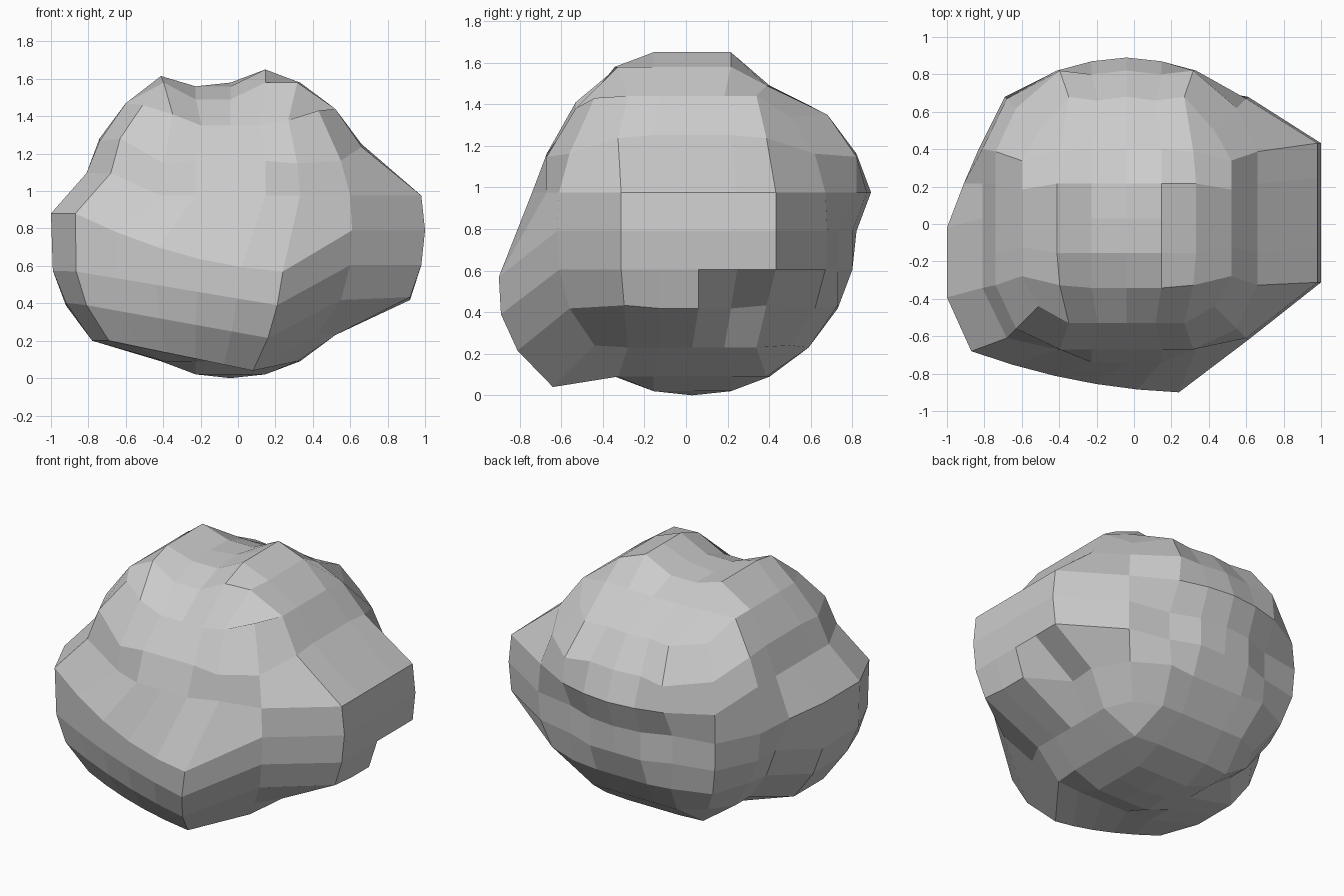
import bpy, bmesh
from mathutils import Vector

if "Cube" in bpy.data.objects:
    bpy.data.objects.remove(bpy.data.objects["Cube"])

CENTRE = Vector((-0.04, 0.03, 0.79))
STEP = 0.186

# Front ledge: left and right ends of its four rows, from the brow down
LEDGE_L = [(-.87, -.68, .88), (-.865, -.67, .57), (-.81, -.65, .39), (-.69, -.58, .20)]
LEDGE_R = [(.24, -.90, .57), (.21, -.89, .39), (.16, -.81, .215), (.08, -.64, .04)]

# Chunks of the rock pushed out: i, j, k index ranges and the shift
CHUNKS = [
    ((1, 2), (-2, 1), (3, 3), (0, 0, .09)),         # right crown
    ((3, 3), (-3, 2), (3, 3), (0, 0, .09)),
    ((3, 3), (-2, 2), (2, 2), (0, 0, .09)),
    ((2, 2), (-3, -3), (3, 3), (0, 0, .03)),
    ((-2, -2), (-2, -2), (3, 3), (0, 0, .09)),      # left crown
    ((-2, -2), (-1, 1), (3, 3), (0, 0, .125)),
    ((-2, -2), (-3, -3), (3, 3), (0, 0, .06)),
    ((-3, -3), (-3, 2), (1, 3), (0, 0, .12)),
    ((3, 3), (-2, 2), (-1, 1), (.25, .03, 0)),      # right shoulder
    ((3, 3), (-2, 0), (-2, -2), (.26, .03, 0)),
    ((-1, -1), (3, 3), (1, 3), (0, .07, 0)),        # back bulge
    ((1, 1), (3, 3), (1, 3), (0, .07, 0)),
    ((-2, 2), (3, 3), (1, 3), (0, .09, 0)),
    ((-3, -3), (-2, 0), (0, 0), (-.17, -.05, .09)),  # left shoulder
    ((-3, -3), (1, 1), (0, 0), (-.08, 0, .05)),
    ((-3, -3), (-2, 0), (-3, -1), (-.18, -.05, -.03)),
]


def base_position(idx):
    """Rounded block: cube grid index (-3..3) to a position about the centre."""
    a = [abs(n) for n in idx]
    sign = [1 if n >= 0 else -1 for n in idx]
    full = a.count(3)
    if full == 3:
        p = [.47, .47, .55]
    elif full == 2:
        if a[2] < 3:
            w = (.65, .64, .59)[a[2]]
            p = [w, w, a[2] * STEP]
        else:
            p = [.56 if n == 3 else n * STEP * .83 for n in a]
    else:
        others = [n for n in a if n < 3]
        # the two sides are flat from front to back
        ring = a[2] if a[0] == 3 else max(others)
        high = (.79, .77, .70)[ring]
        shrink = (1, 1, .96)[min(others)]
        p = [high if n == 3 else n * STEP * shrink for n in a]
    return Vector([s * v for s, v in zip(sign, p)])


def rock_position(idx):
    i, j, k = idx
    # Front ledge is spanned between its two end columns
    if j == -3 and i <= 2 and k <= 0:
        s = (i + 3) / 5
        p = Vector(LEDGE_L[-k]).lerp(Vector(LEDGE_R[-k]), s)
        bow = 4 * s * (1 - s)
        p.y -= .045 * bow
        if k == 0:
            p.z -= .06 * bow
        return p
    p = CENTRE + base_position(idx)
    for ri, rj, rk, shift in CHUNKS:
        if all(lo <= n <= hi for n, (lo, hi) in zip(idx, (ri, rj, rk))):
            return p + Vector(shift)
    return p


# Rock: gridded cube, every vertex moved to its place
bm = bmesh.new()
bmesh.ops.create_cube(bm, size=6)
bmesh.ops.subdivide_edges(bm, edges=bm.edges[:], cuts=5, use_grid_fill=True)
for v in bm.verts:
    v.co = rock_position(tuple(round(c) for c in v.co))
bmesh.ops.recalc_face_normals(bm, faces=bm.faces[:])
mesh = bpy.data.meshes.new("rock")
bm.to_mesh(mesh)
bm.free()
rock = bpy.data.objects.new("rock", mesh)
bpy.context.collection.objects.link(rock)
